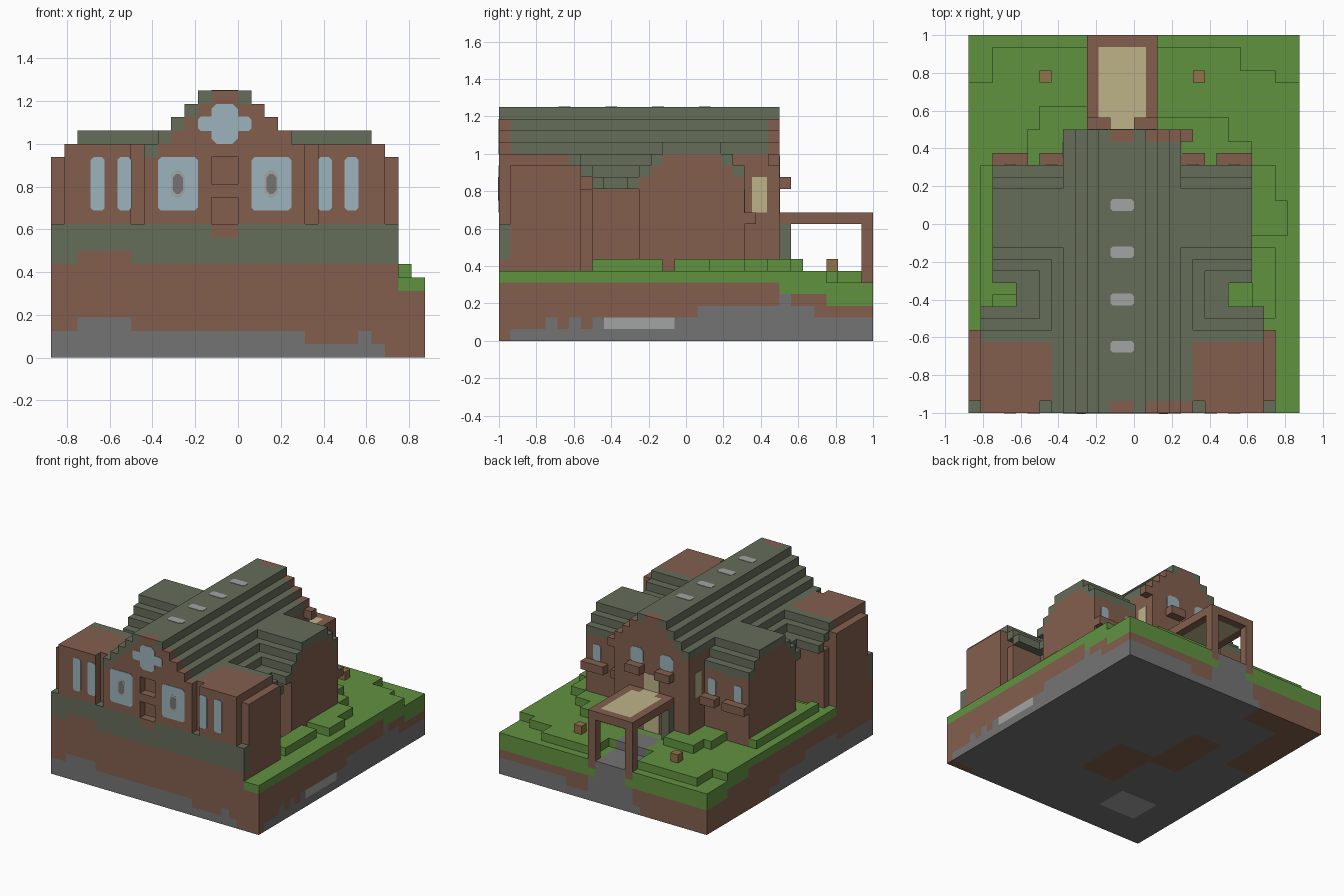
import bpy, bmesh, math

if "Cube" in bpy.data.objects:
    bpy.data.objects.remove(bpy.data.objects["Cube"])

U = 1 / 16  # block size


def material(name, rgb):
    lin = [((c / 255 + 0.055) / 1.055) ** 2.4 for c in rgb] + [1]
    m = bpy.data.materials.new(name)
    m.use_nodes = True
    m.diffuse_color = lin
    m.node_tree.nodes["Principled BSDF"].inputs["Base Color"].default_value = lin
    return m


BROWN = material("brown_brick", (131, 95, 78))
MOSS = material("moss_green_roof", (102, 109, 90))
GRASS = material("grass_green", (97, 146, 64))
STONE = material("grey_stone", (116, 116, 116))
PALE = material("pale_grey", (162, 164, 163))
GLASS = material("window_blue", (156, 179, 188))
CREAM = material("cream", (189, 179, 137))
WOOD = material("tan_wood", (146, 114, 73))

cells = {}  # block position -> part name


def fill(part, x0, x1, y0, y1, z0, z1):
    for x in range(x0, x1):
        for y in range(y0, y1):
            for z in range(z0, z1):
                if part:
                    cells[x, y, z] = part
                else:
                    cells.pop((x, y, z), None)


def twin(part, x0, x1, *rest):
    """Fill a box and its mirror about the house axis x = -1."""
    fill(part, x0, x1, *rest)
    fill(part, -2 - x1, -2 - x0, *rest)


# Ground: soil with rock showing at the edges
fill("soil", -14, 14, -16, 16, 0, 5)
fill("rock", -14, 14, -16, 16, 0, 1)
for a, b, h in [(-14, 5, 2), (-12, -8, 3), (5, 11, 1), (9, 10, 2)]:
    fill("rock", a, b, -16, -15, 0, h)
fill("soil", 11, 14, -16, -15, 0, 1)
for a, b, h in [(-12, -11, 2), (-10, -9, 2), (-8, 1, 2), (1, 8, 3), (5, 6, 2),
                (8, 9, 4), (9, 11, 3), (11, 16, 2)]:
    fill("rock", 13, 14, a, b, 0, h)
fill("rock", -14, -13, -16, 2, 0, 2)
fill("rock", -14, -13, -9, -3, 0, 3)
fill("rock", 5, 14, 15, 16, 0, 2)
fill("rock", -4, 2, 15, 16, 0, 3)
fill("soil", -14, -10, 4, 16, 0, 1)
fill("soil", -14, -5, 13, 16, 0, 1)
fill("soil", -3, 2, -7, 0, 0, 1)
fill("soil", -7, -3, -1, 7, 0, 1)
fill("pale_rock", -10, -5, -12, -8, 0, 1)
fill("pale_rock", 13, 14, -7, -1, 1, 2)

# Lawn, stepping up towards the house
fill("lawn", -14, 14, -16, 8, 5, 6)
fill("lawn", -14, 14, 8, 12, 4, 6)
fill("lawn", -14, 14, 12, 16, 3, 5)
for x0, x1, y0, y1, z in [
        (2, 9, 12, 15, 5), (9, 12, 12, 13, 5), (-12, -4, 12, 15, 5),
        (2, 8, 5, 9, 6), (8, 10, 5, 7, 6), (-9, -4, 5, 8, 6), (-8, -4, 8, 10, 6),
        (10, 13, -1, 2, 6), (10, 12, 2, 5, 6), (10, 12, -8, -2, 6),
        (-13, -12, -7, 5, 6), (-12, -10, -6, -4, 6)]:
    fill("lawn", x0, x1, y0, y1, z, z + 1)

# Path under the porch
fill("path", -3, 1, 9, 12, 4, 6)
fill("path", -3, 1, 12, 16, 3, 5)

# Front wing and foundation band
fill("soil", -14, 12, -16, -15, 3, 7)
fill("foundation", -14, 12, -16, -15, 7, 10)
fill("soil", -12, -8, -16, -15, 7, 8)
fill("walls", -13, 11, -15, -8, 5, 13)
fill("walls", -13, 11, -15, -9, 13, 15)
fill("walls", -13, 11, -15, -10, 15, 16)
twin("walls", 6, 11, -16, -15, 10, 16)
twin("walls", 11, 12, -15, -9, 5, 15)

# Back wing and the link between wings
fill("walls", -12, 10, -4, 5, 5, 14)
fill("walls", -12, 10, -3, 4, 14, 15)
fill("walls", -12, 10, -2, 3, 15, 16)
fill("walls", -9, 7, -8, -4, 5, 13)

# Stepped roofs of both wings
for i in range(4):
    z = 13 + i
    if i < 3:
        fill("wing_roof", -13, 11, -8 - i, -7 - i, z, z + 1)
        fill("wing_roof", -12, 10, -5 + i, -4 + i, z, z + 1)
    if 0 < i < 3:
        fill("wing_roof", -12, 10, 5 - i, 6 - i, z, z + 1)
fill("wing_roof", -12, 10, -2, 3, 16, 17)
fill("wing_roof", -10, 8, -7, -5, 13, 14)
fill("wing_roof", -8, 6, -8, -4, 14, 15)

# Nave with its stepped roof and brick gables
fill("walls", -7, 5, -16, -4, 10, 15)
fill("walls", -6, 4, 4, 8, 5, 16)
fill("nave_roof", -7, 5, -16, 3, 15, 16)
for z in range(16, 20):
    h = 21 - z
    fill("nave_roof", -1 - h - (z < 20) + 0, h, -16, 8, z, z + 1)
    h = h - 1
    x0, x1 = -2 - h, h
    fill("nave_roof", x0 - 0, x1, -16, 8, z, z + 1)
for z in range(15, 20):
    h = 20 - z
    for y in (-16, 7):
        fill("walls", -1 - h, h - 1, y, y + 1, z, z + 1)
        if z == 19:
            fill("walls", -2, 0, y, y + 1, z, z + 1)
            fill("nave_roof", -3, -2, y, y + 1, z, z + 1)
            fill("nave_roof", 0, 1, y, y + 1, z, z + 1)
        else:
            fill("walls", -2 - h + 1, h, y, y + 1, z, z + 1)
# Trim each roof layer to its exact width
for z in range(16, 20):
    w = 20 - z
    fill(None, -12, -2 - w, 5, 8, z, z + 1)
    fill(None, w, 10, 5, 8, z, z + 1)
    if z > 16:
        fill(None, -12, -2 - w, -16, 5, z, z + 1)
        fill(None, w, 10, -16, 5, z, z + 1)
    else:
        for y0, y1 in ((-16, -2), (3, 5)):
            fill(None, -12, -2 - w, y0, y1, z, z + 1)
            fill(None, w, 10, y0, y1, z, z + 1)

# Niches in the front wall
fill(None, -2, 0, -16, -15, 10, 12)
fill(None, -2, 0, -16, -15, 13, 15)
fill("walls", -2, 0, -16, -15, 9, 10)

# Window ledges at the back
twin("ledges", 7, 10, 5, 6, 10, 11)
twin("ledges", 4, 6, 5, 6, 10, 11)
twin("ledges", 0, 2, 8, 9, 13, 14)

# Porch
fill("porch_frame", -4, 2, 8, 16, 10, 11)
fill("porch_canopy", -3, 1, 9, 15, 10, 11)
fill("porch_canopy", -2, 0, 8, 9, 10, 11)
twin("porch_frame", 1, 2, 15, 16, 4, 10)
twin("door_jambs", 1, 2, 8, 9, 6, 10)

# Garden posts
fill("garden_posts", -8, -7, 12, 13, 5, 7)
fill("garden_posts", 5, 6, 12, 13, 5, 7)

PARTS = {"soil": BROWN, "rock": STONE, "pale_rock": PALE, "lawn": GRASS, "path": STONE,
         "foundation": MOSS, "walls": BROWN, "wing_roof": MOSS, "nave_roof": MOSS,
         "ledges": BROWN, "porch_frame": BROWN, "porch_canopy": CREAM,
         "door_jambs": MOSS, "garden_posts": WOOD}


def finish(name, bm, mat):
    me = bpy.data.meshes.new(name)
    bm.to_mesh(me)
    bm.free()
    me.materials.append(mat)
    bpy.context.collection.objects.link(bpy.data.objects.new(name, me))


# Skin each part with its exposed block faces, merged where flat
for part, mat in PARTS.items():
    bm, verts = bmesh.new(), {}
    for c in [c for c, p in cells.items() if p == part]:
        for axis in range(3):
            for s in (0, 1):
                n = list(c)
                n[axis] += 2 * s - 1
                if tuple(n) in cells:
                    continue
                ring = []
                for a, b in [(0, 0), (1, 0), (1, 1), (0, 1)][::2 * s - 1]:
                    v = list(c)
                    v[axis] += s
                    v[(axis + 1) % 3] += a
                    v[(axis + 2) % 3] += b
                    key = tuple(v)
                    if key not in verts:
                        verts[key] = bm.verts.new([k * U for k in key])
                    ring.append(verts[key])
                bm.faces.new(ring)
    bmesh.ops.dissolve_limit(bm, angle_limit=0.01, verts=bm.verts, edges=bm.edges)
    finish(part, bm, mat)


def plate(name, mat, axis, level, u, v, w, h, cut=0.2, side=1, lift=0.003):
    """Thin plate with clipped corners; u, v are the centre in block units."""
    bm = bmesh.new()
    c = cut * min(w, h)
    pts = []
    for sx, sy in ((1, 1), (-1, 1), (-1, -1), (1, -1)):
        pair = [(sx * w / 2, sy * (h / 2 - c)), (sx * (w / 2 - c), sy * h / 2)]
        pts += pair if sx * sy > 0 else pair[::-1]
    ring = []
    for a, b in pts:
        p = [(u + a) * U, (v + b) * U]
        p.insert(axis, level * U + side * lift)
        ring.append(bm.verts.new(p))
    face = bm.faces.new(ring)
    ext = bmesh.ops.extrude_face_region(bm, geom=[face])
    for g in ext["geom"]:
        if isinstance(g, bmesh.types.BMVert):
            g.co[axis] -= side * lift
    bmesh.ops.recalc_face_normals(bm, faces=bm.faces)
    finish(name, bm, mat)


# Front windows
for s in (-1, 1):
    for k in (7.5, 9.5):
        plate("front_wing_window", GLASS, 1, -16, -1 + s * k, 13, 1.05, 4, side=-1)
    x = -1 + s * 3.5
    plate("front_big_window", GLASS, 1, -16, x, 13, 3, 4, 0.08, -1)
    plate("window_ring", PALE, 1, -16, x, 13, 1, 2, 0.35, -1, 0.004)
    plate("window_boss", STONE, 1, -16, x, 13, 0.75, 1.5, 0.35, -1, 0.005)
    # Back windows
    plate("back_nave_window", GLASS, 1, 8, -1 + s * 2, 14.9, 1.7, 1.9)
    for k in (6, 9.5):
        plate("back_wing_window", GLASS, 1, 5, -1 + s * k, 12, 1.05, 2)
    plate("side_window", CREAM, 0, -1 + s * 5, 6.3, 12.5, 2.0 - 0.7, 3, 0, s)
plate("cross_window_wide", GLASS, 1, -16, -1, 17.5, 4, 1.1, side=-1)
plate("cross_window_tall", GLASS, 1, -16, -1, 17.5, 2, 3, side=-1)
plate("door", CREAM, 1, 8, -1, 8, 2, 4, 0)
plate("window_over_porch", CREAM, 1, 8, -1, 12, 2, 2, 0)

# Skylights along the ridge
for i in range(4):
    plate("skylight", PALE, 2, 20, -1, 1.6 - 4 * i, 2, 1)
